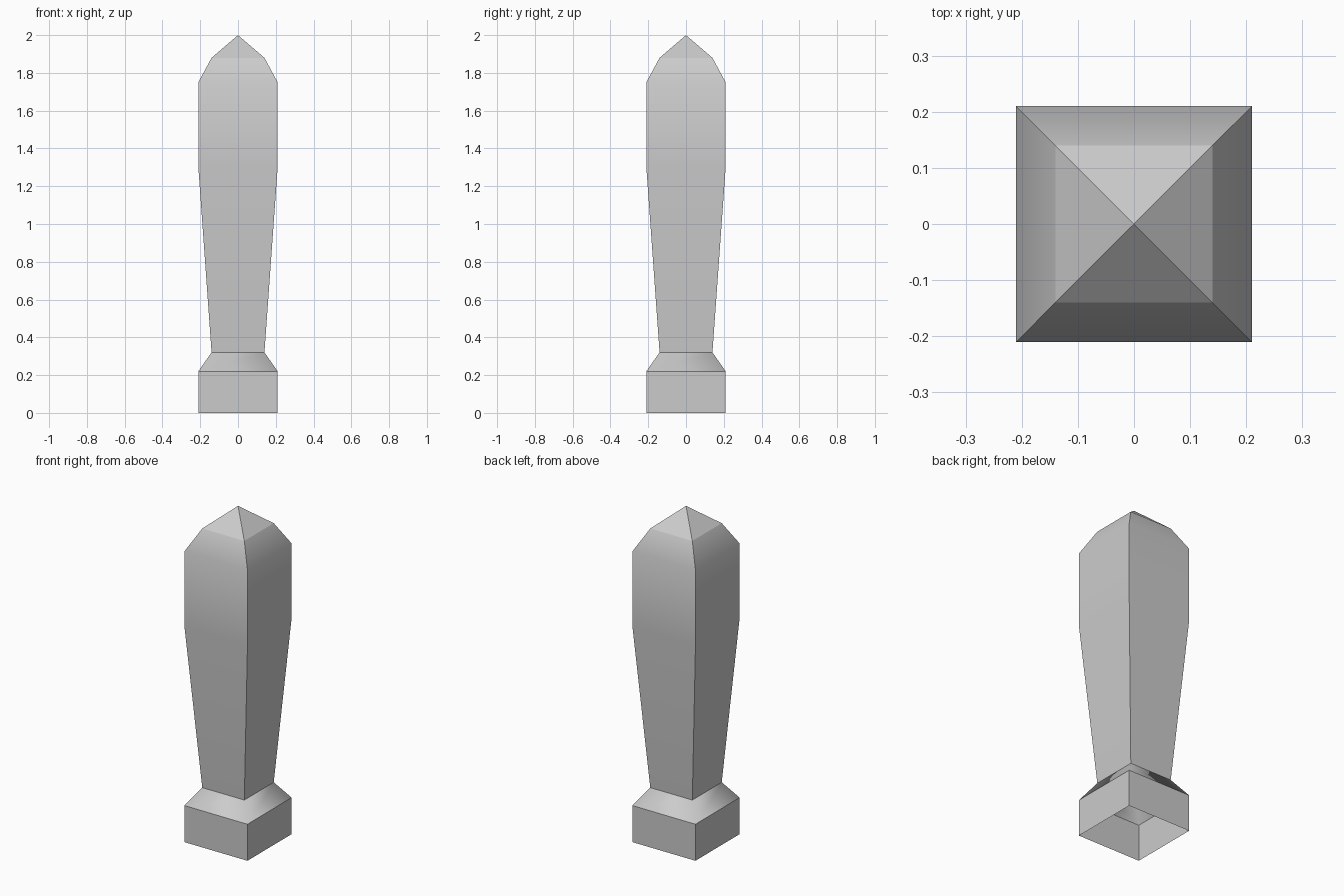
import bpy
import bmesh

cube = bpy.data.objects.get("Cube")
if cube:
    bpy.data.objects.remove(cube, do_unlink=True)

GREY = (0.6, 0.6, 0.6, 1.0)
stone = bpy.data.materials.new("plain_grey")
stone.use_nodes = True
stone.diffuse_color = GREY
stone.node_tree.nodes["Principled BSDF"].inputs["Base Color"].default_value = GREY

CORNERS = [(1, -1), (1, 1), (-1, 1), (-1, -1)]


def square_loft(name, profile, tip=None, sharp_corners=True, sharp_heights=()):
    """Open square tube through (half width, z) rings, optionally ending in a point."""
    bm = bmesh.new()
    rings = [[bm.verts.new((x * r, y * r, z)) for x, y in CORNERS] for r, z in profile]
    for low, high in zip(rings, rings[1:]):
        for i in range(4):
            j = (i + 1) % 4
            bm.faces.new((low[i], low[j], high[j], high[i]))
    if tip is not None:
        apex = bm.verts.new((0, 0, tip))
        for i in range(4):
            bm.faces.new((rings[-1][i], rings[-1][(i + 1) % 4], apex))

    # Smooth along the height, crisp at the corners and chosen rings
    for face in bm.faces:
        face.smooth = True
    for edge in bm.edges:
        a, b = (v.co.z for v in edge.verts)
        if abs(a - b) > 1e-4:
            edge.smooth = not sharp_corners
        else:
            edge.smooth = not any(abs(a - h) < 1e-4 for h in sharp_heights)

    mesh = bpy.data.meshes.new(name)
    bm.to_mesh(mesh)
    bm.free()
    mesh.materials.append(stone)
    obj = bpy.data.objects.new(name, mesh)
    bpy.context.collection.objects.link(obj)
    return obj


WIDE, NARROW = 0.21, 0.14

# Hollow base, open underneath
square_loft("base", [(WIDE, 0), (WIDE, 0.22)])

# Sloping collar, shaded softly around its corners
square_loft("collar", [(WIDE, 0.22), (NARROW, 0.32)], sharp_corners=False)

# Flared shaft with bevelled shoulder and pyramid cap
square_loft("shaft", [(NARROW, 0.32), (WIDE, 1.3), (WIDE, 1.75), (NARROW, 1.88)],
            tip=2.0, sharp_heights=(1.88,))
